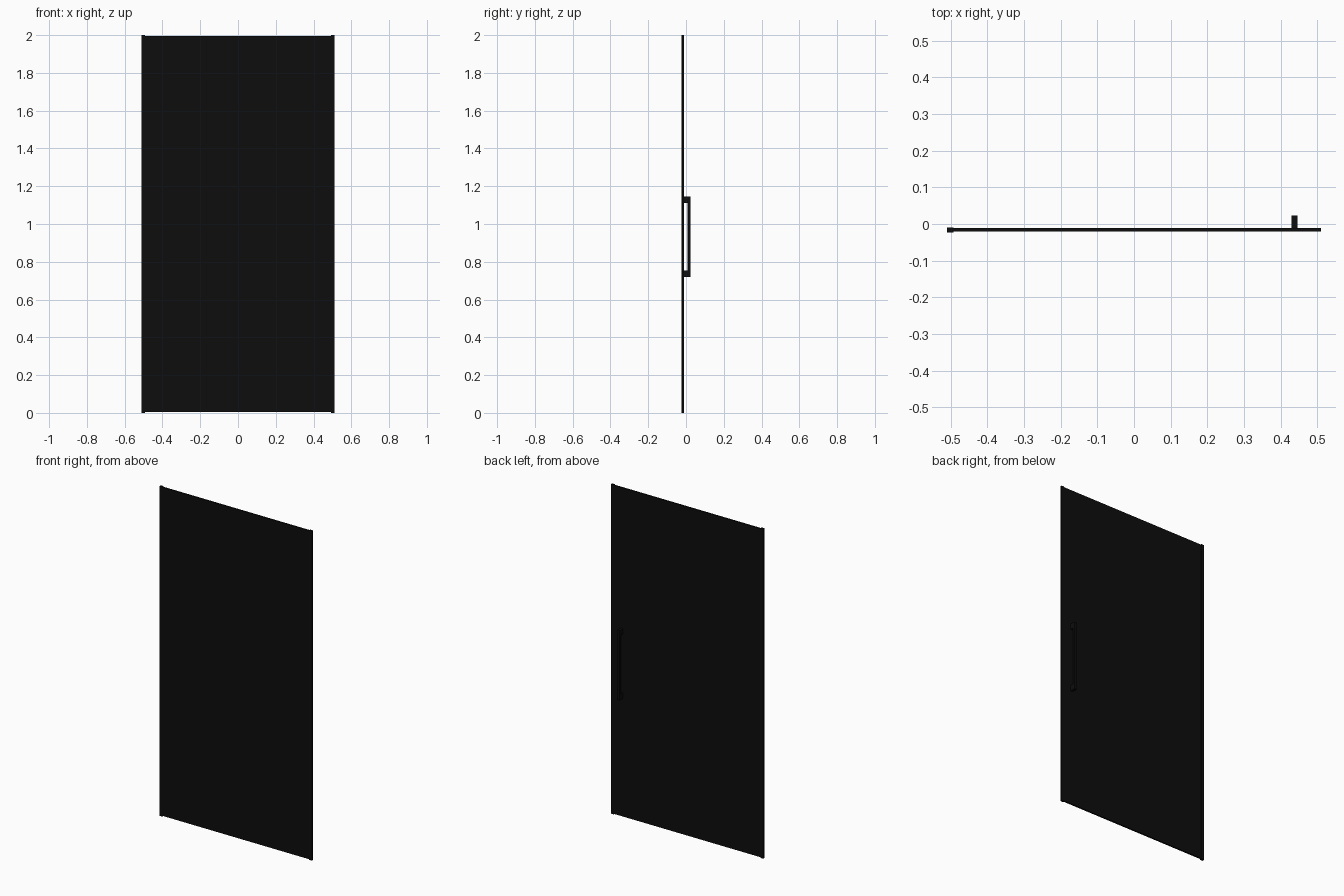
import bpy

if "Cube" in bpy.data.objects:
    bpy.data.objects.remove(bpy.data.objects["Cube"])

black = bpy.data.materials.new("black_finish")
black.diffuse_color = (0.004, 0.004, 0.004, 1)
black.use_nodes = True
black.node_tree.nodes["Principled BSDF"].inputs["Base Color"].default_value = black.diffuse_color


def box(name, x, y, z, bevel=0.0):
    """Box from (min, max) ranges on each axis."""
    size = [r[1] - r[0] for r in (x, y, z)]
    bpy.ops.mesh.primitive_cube_add(size=1, location=[sum(r) / 2 for r in (x, y, z)])
    ob = bpy.context.object
    ob.name = name
    ob.scale = size
    bpy.ops.object.transform_apply(location=False, rotation=False, scale=True)
    ob.data.materials.append(black)
    if bevel:
        mod = ob.modifiers.new("soft_edges", 'BEVEL')
        mod.width = bevel
        mod.segments = 2
    return ob


# Door leaf
box("door_panel", (-0.492, 0.492), (-0.021, -0.011), (0.004, 1.996))

# Vertical edge trims; the hinge side is slightly thicker
box("hinge_edge", (-0.51, -0.492), (-0.023, -0.010), (0, 2))
box("latch_edge", (0.492, 0.51), (-0.021, -0.011), (0, 2))

# Pull handle: upright bar on two stand-off posts
hx = (0.429, 0.446)
box("handle_bar", hx, (0.009, 0.023), (0.72, 1.145), 0.001)
for name, z in (("lower_post", (0.72, 0.755)), ("upper_post", (1.11, 1.145))):
    box("handle_" + name, hx, (-0.012, 0.023), z, 0.001)
